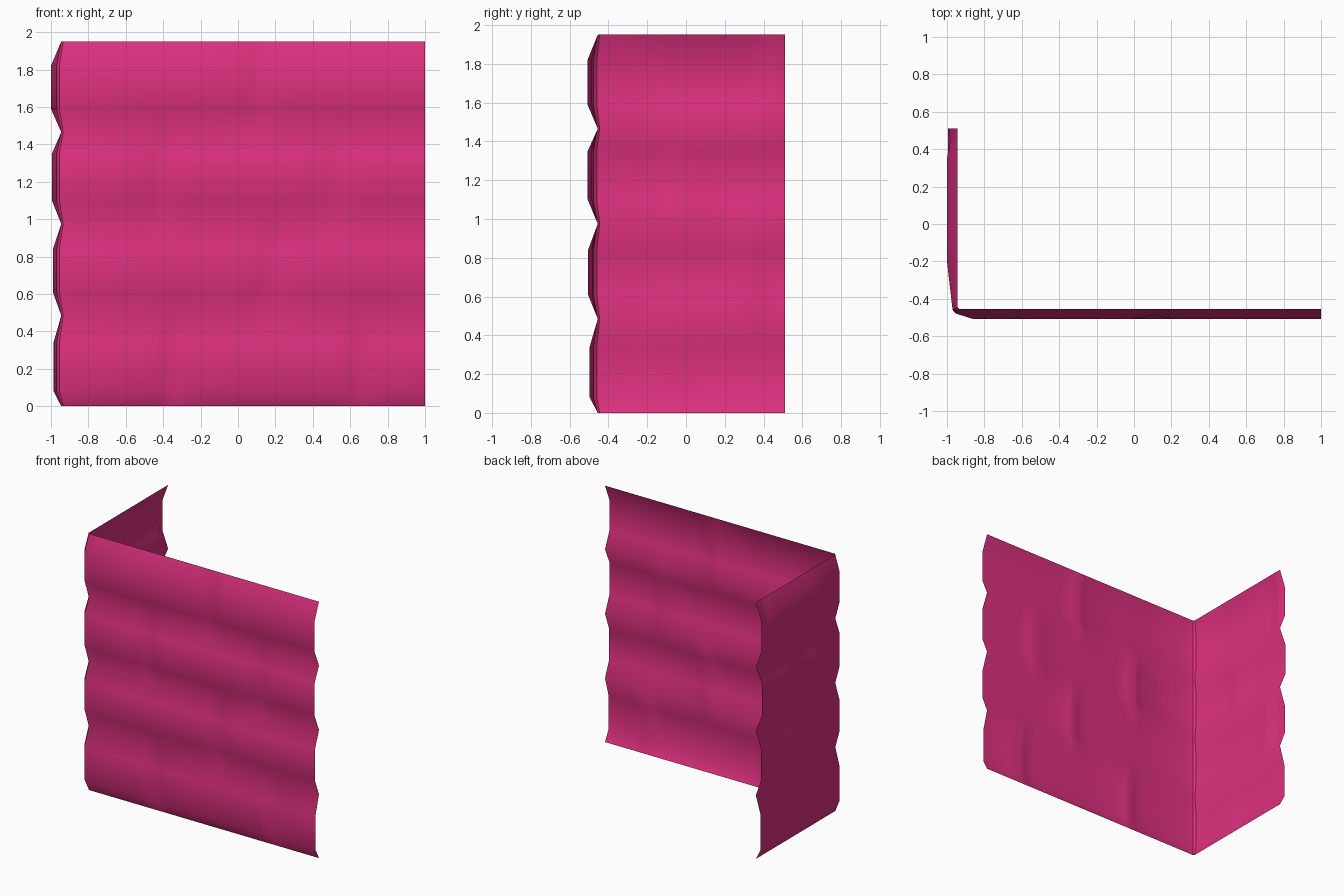
import bpy

cube = bpy.data.objects.get("Cube")
if cube:
    bpy.data.objects.remove(cube, do_unlink=True)

pink = bpy.data.materials.new("deep pink")
pink.use_nodes = True
pink.diffuse_color = (0.72, 0.03, 0.21, 1)
pink.node_tree.nodes["Principled BSDF"].inputs["Base Color"].default_value = (0.72, 0.03, 0.21, 1)

# Each course: seam below, bulge start, bulge end, front depth, side depth
COURSES = [(0, 0.08, 0.34, 0.042, 0.041),
           (0.485, 0.61, 0.84, 0.05, 0.045),
           (0.975, 1.10, 1.35, 0.052, 0.05),
           (1.465, 1.59, 1.82, 0.053, 0.055)]
TOP = 1.95
FRONT_JOINTS = [(-0.34, 0.66), (0.18,), (-0.42, 0.53), (0.1,)]
SIDE_JOINTS = [(-0.1,), (0.33,), (0.0,), (0.45,)]
JOINT_WIDTH = 0.1

# Rows of (height, course index, 0 in the seam or 1 on the bulge)
ROWS = []
for i, (seam, low, high, _, _) in enumerate(COURSES):
    ROWS += [(seam, i, 0), (low, i, 1), (high, i, 1)]
ROWS.append((TOP, 3, 0))


def joint_dip(pos, joints):
    """How far a stone sinks near its upright joints, from 0 to 1."""
    return max(max(0, 1 - abs(pos - j) / JOINT_WIDTH) for j in joints)


def stations(joints, start, end):
    cuts = {start, end}
    for j in sum(joints, ()):
        for step in (-JOINT_WIDTH, 0, JOINT_WIDTH):
            if start < j + step < end:
                cuts.add(round(j + step, 3))
    return sorted(cuts)


def front_point(x):
    def at(i, out):
        depth = COURSES[i][3] - 0.022 * joint_dip(x, FRONT_JOINTS[i])
        return x, -0.455 - out * depth
    return at


def side_point(y):
    def at(i, out):
        ease = 0.02 * max(0, min(1, (-0.2 - y) / 0.25))
        depth = COURSES[i][4] - ease - 0.018 * joint_dip(y, SIDE_JOINTS[i])
        return -0.945 - out * depth, y
    return at


# Folded edges where the two walls meet
def corner_front(i, out):
    return -0.935 - 0.02 * out, -0.455 - 0.023 * out


def corner_side(i, out):
    return -0.945 - 0.025 * out, -0.445 - 0.015 * out


def sheet(name, columns):
    """Skin a grid of columns, each giving a plan point for every row."""
    verts = [(*column(i, out), z) for z, i, out in ROWS for column in columns]
    n = len(columns)
    faces = [(r * n + c, r * n + c + 1, (r + 1) * n + c + 1, (r + 1) * n + c)
             for r in range(len(ROWS) - 1) for c in range(n - 1)]
    mesh = bpy.data.meshes.new(name)
    mesh.from_pydata(verts, [], faces)
    mesh.materials.append(pink)
    mesh.shade_smooth()
    obj = bpy.data.objects.new(name, mesh)
    bpy.context.collection.objects.link(obj)
    return obj


# Long front wall, short side wall and the narrow strip joining them
sheet("front_wall", [corner_front] + [front_point(x) for x in stations(FRONT_JOINTS, -0.86, 1.0)])
sheet("side_wall", [side_point(y) for y in reversed(stations(SIDE_JOINTS, -0.2, 0.51))] + [corner_side])
sheet("corner_strip", [corner_side, corner_front])
